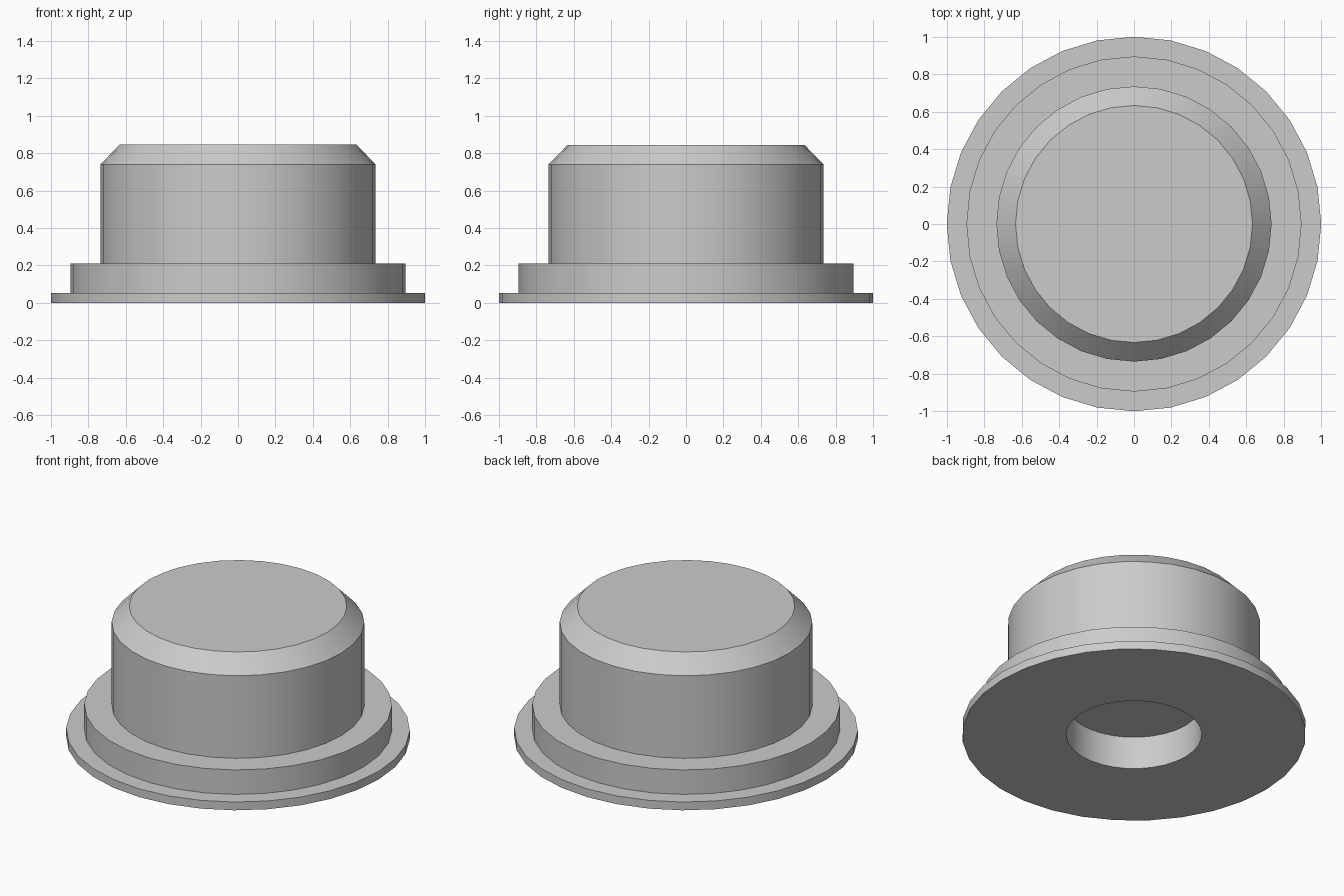
import bpy
import bmesh
from math import cos, sin, tau, radians

SIDES = 32

cube = bpy.data.objects.get("Cube")
if cube:
    bpy.data.objects.remove(cube, do_unlink=True)

grey = bpy.data.materials.new("plain_grey")
grey.use_nodes = True
colour = (0.6, 0.6, 0.6, 1)
grey.diffuse_color = colour
grey.node_tree.nodes["Principled BSDF"].inputs["Base Color"].default_value = colour


def turned(name, profile):
    """Turn a (radius, height) profile about z and cap both ends."""
    bm = bmesh.new()
    rings = [[bm.verts.new((r * cos(tau * i / SIDES), r * sin(tau * i / SIDES), z))
              for i in range(SIDES)] for r, z in profile]
    for low, high in zip(rings, rings[1:]):
        for i in range(SIDES):
            j = (i + 1) % SIDES
            bm.faces.new((low[i], low[j], high[j], high[i]))
    bm.faces.new(rings[0][::-1])
    bm.faces.new(rings[-1])
    bmesh.ops.recalc_face_normals(bm, faces=bm.faces)
    mesh = bpy.data.meshes.new(name)
    bm.to_mesh(mesh)
    bm.free()
    mesh.materials.append(grey)
    obj = bpy.data.objects.new(name, mesh)
    bpy.context.collection.objects.link(obj)
    bpy.ops.object.select_all(action="DESELECT")
    obj.select_set(True)
    bpy.context.view_layer.objects.active = obj
    bpy.ops.object.shade_smooth_by_angle(angle=radians(25))
    return obj


# Stepped plug: socket roof and wall, thin rim, flange, chamfered body
turned("stepped_plug", [
    (0.394, 0.21), (0.394, 0), (1, 0), (1, 0.053),
    (0.895, 0.053), (0.895, 0.21), (0.735, 0.21),
    (0.735, 0.74), (0.633, 0.845),
])
